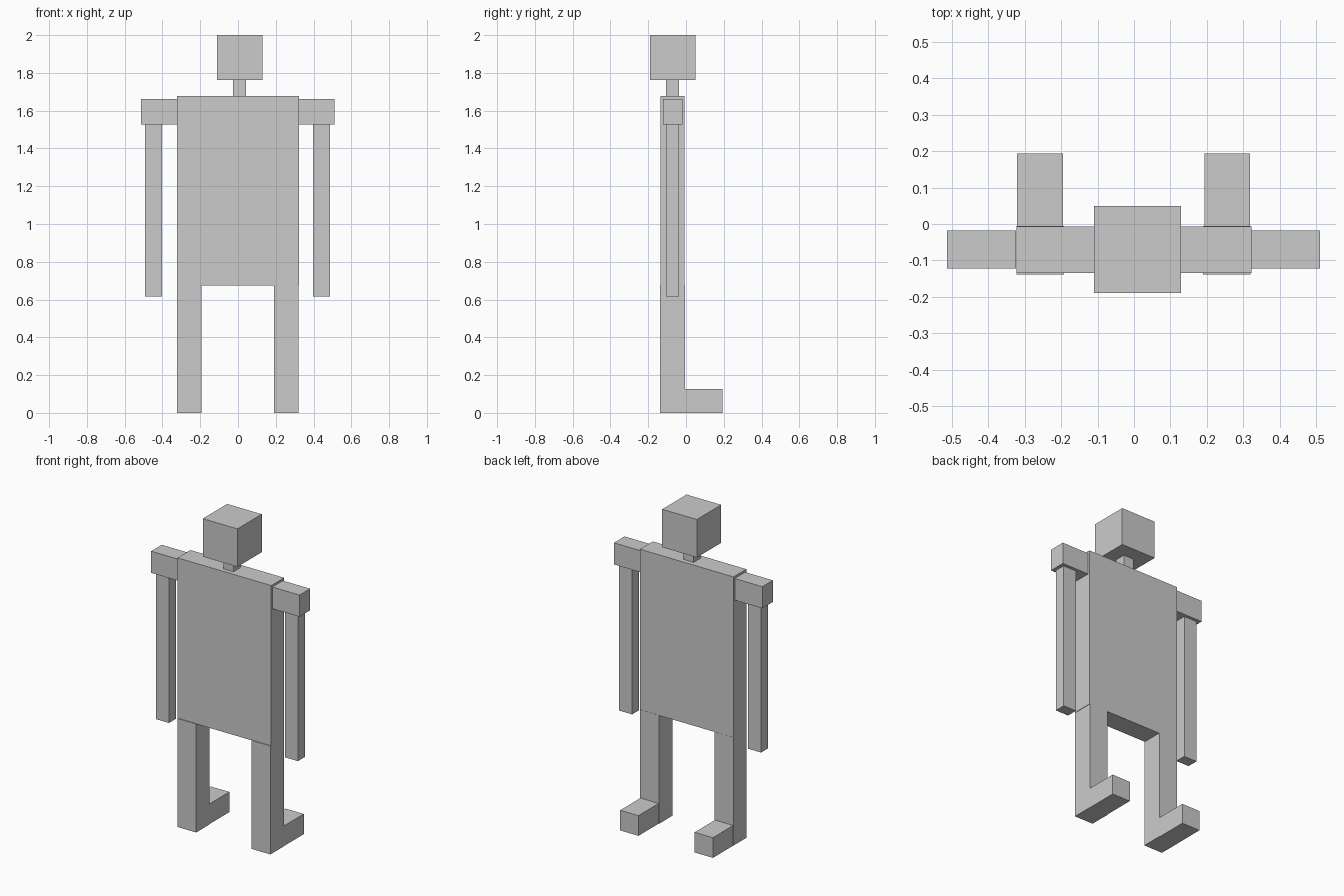
import bpy

if "Cube" in bpy.data.objects:
    bpy.data.objects.remove(bpy.data.objects["Cube"])


def box(name, x, y, z):
    """Axis-aligned box from (min, max) ranges."""
    bpy.ops.mesh.primitive_cube_add(size=1, location=[sum(r) / 2 for r in (x, y, z)])
    ob = bpy.context.object
    ob.name = name
    ob.scale = [r[1] - r[0] for r in (x, y, z)]
    bpy.ops.object.transform_apply(location=False, rotation=False, scale=True)
    return ob


# Head, neck and torso
box("head", (-0.11, 0.129), (-0.19, 0.05), (1.763, 2.0))
box("neck", (-0.027, 0.043), (-0.106, -0.037), (1.677, 1.763))
box("torso", (-0.323, 0.323), (-0.134, -0.007), (0.675, 1.677))

# Limbs, one set per side
for side, s in (("left", -1), ("right", 1)):
    def span(inner, outer, shift=0.0):
        return tuple(sorted((s * inner + shift, s * outer + shift)))

    box(f"{side}_shoulder", span(0.322, 0.512, -0.002), (-0.122, -0.018), (1.528, 1.663))
    box(f"{side}_arm", span(0.4, 0.49, -0.002), (-0.106, -0.037), (0.615, 1.528))
    box(f"{side}_leg", span(0.191, 0.321, -0.001), (-0.138, -0.006), (0.0, 0.677))
    box(f"{side}_foot", span(0.194, 0.32, -0.001), (-0.006, 0.193), (0.0, 0.126))
